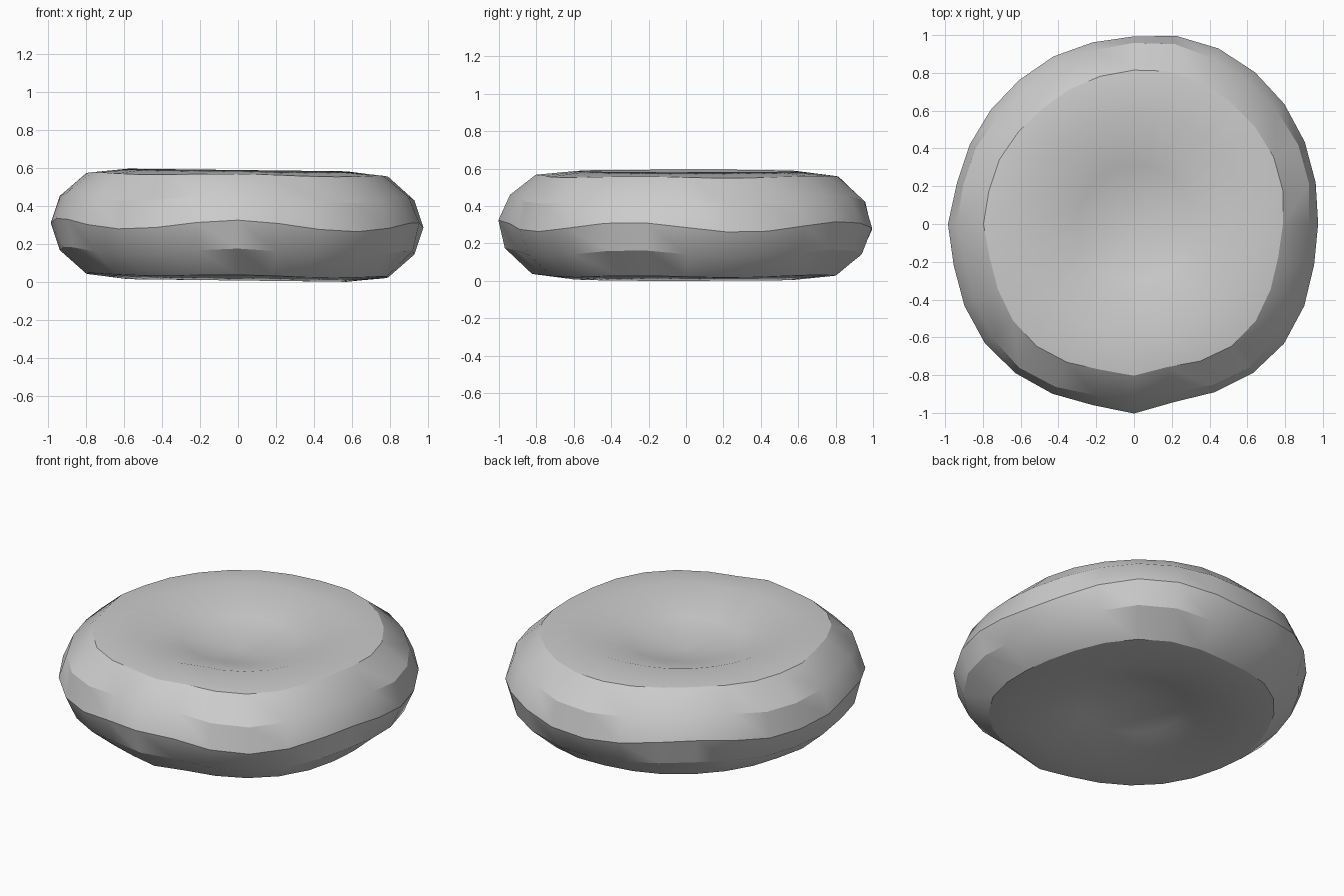
import bpy, bmesh, math

cube = bpy.data.objects.get("Cube")
if cube:
    bpy.data.objects.remove(cube, do_unlink=True)

# Single matte grey
grey = bpy.data.materials.new("plain grey")
grey.use_nodes = True
colour = (0.6, 0.6, 0.6, 1)
grey.diffuse_color = colour
grey.node_tree.nodes["Principled BSDF"].inputs["Base Color"].default_value = colour

# Uneven outline: radius every fifteen degrees, starting at the left side
RADII = [0.975, 0.99, 1.01, 1.025, 1.035, 1.025, 0.995, 0.985, 0.985, 0.97, 0.97, 0.96,
         0.985, 0.98, 1.005, 1.015, 1.005, 0.98, 1.005, 0.96, 1.0, 1.02, 1.01, 0.98]


def outline(angle):
    step = (angle / math.tau) % 1 * len(RADII)
    i = int(step) % len(RADII)
    f = step - int(step)
    return RADII[i] * (1 - f) + RADII[(i + 1) % len(RADII)] * f


# Low-poly ball pressed into a thick rim with shallow dimples
bm = bmesh.new()
bmesh.ops.create_uvsphere(bm, u_segments=28, v_segments=10, radius=1)
for v in bm.verts:
    x, y, z = v.co
    r = math.hypot(x, y)
    a = math.atan2(y, x)
    # Rows of the rim drift up and down around the disc
    lat = math.asin(max(-1, min(1, z))) - 0.06 * r ** 6 * math.sin(5 * a)
    r, z = math.cos(lat), math.sin(lat)
    half = 0.5 * (0.3 + 1.53 * r ** 2 - 0.93 * r ** 4)
    reach = r * outline(a)
    v.co = (reach * math.cos(a), reach * math.sin(a), z * half - 0.012 * x)

# Rest on the ground
low = min(v.co.z for v in bm.verts)
bmesh.ops.translate(bm, verts=bm.verts, vec=(0, 0, -low))

mesh = bpy.data.meshes.new("dimpled_disc")
bm.to_mesh(mesh)
bm.free()
mesh.materials.append(grey)
disc = bpy.data.objects.new("dimpled_disc", mesh)
bpy.context.collection.objects.link(disc)

# Smooth dimple, crisp rim creases
bpy.ops.object.select_all(action="DESELECT")
disc.select_set(True)
bpy.context.view_layer.objects.active = disc
bpy.ops.object.shade_smooth_by_angle(angle=math.radians(30))
